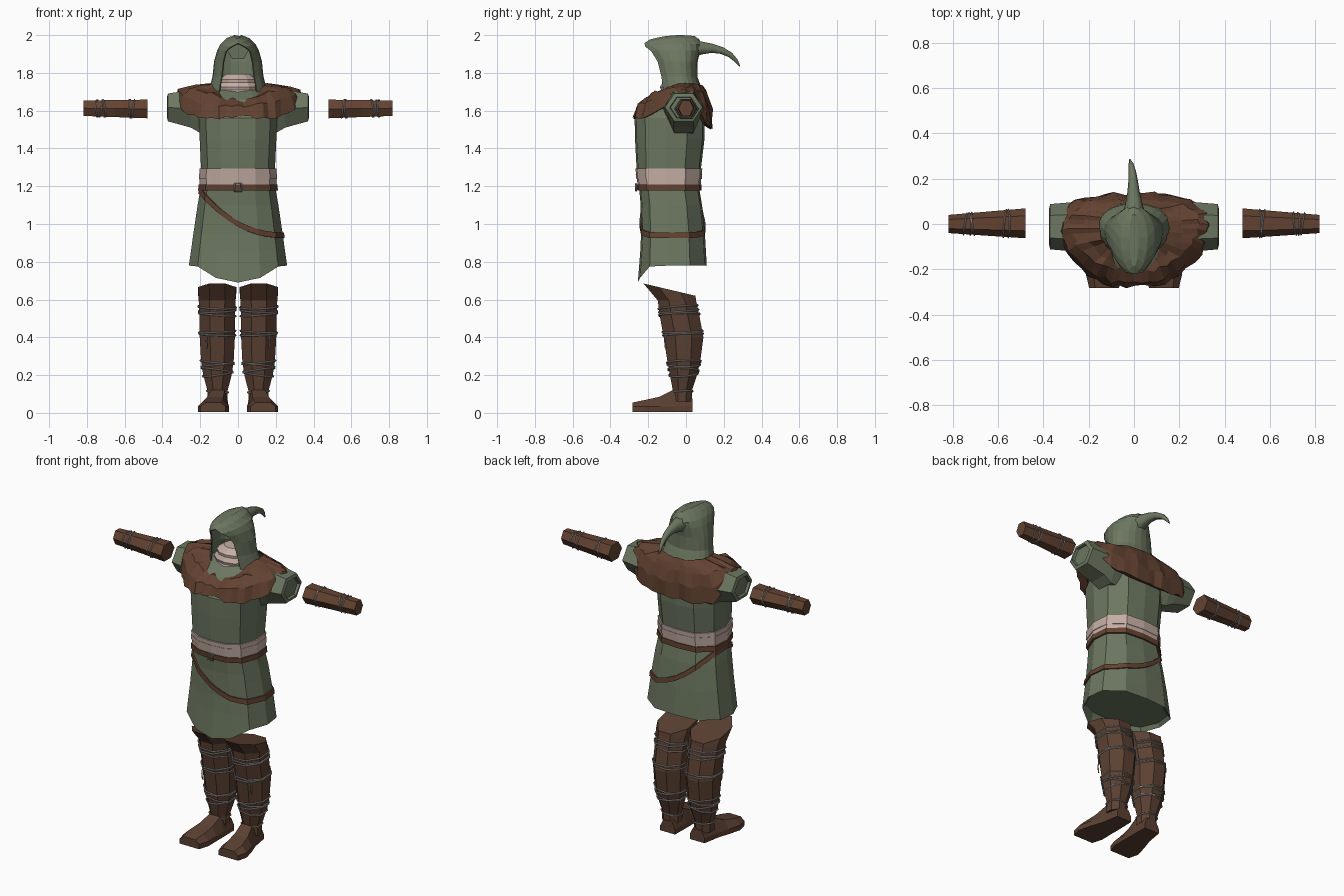
import bpy, bmesh, math, random
from mathutils import Vector

if "Cube" in bpy.data.objects:
    bpy.data.objects.remove(bpy.data.objects["Cube"])

random.seed(4)


def material(name, rgb):
    m = bpy.data.materials.new(name)
    m.diffuse_color = (*rgb, 1)
    m.use_nodes = True
    m.node_tree.nodes["Principled BSDF"].inputs["Base Color"].default_value = m.diffuse_color
    return m


GREEN = material("sage cloth", (0.15, 0.185, 0.118))
BROWN = material("brown leather", (0.125, 0.055, 0.031))
BOOT = material("boot leather", (0.105, 0.052, 0.032))
PALE = material("pale linen", (0.55, 0.42, 0.37))
CORD = material("grey cord", (0.32, 0.31, 0.30))


def loft(name, rings, mat, closed=True, cap_start=True, cap_end=True):
    """Skin a list of equal-length point rings."""
    bm = bmesh.new()
    rows = [[bm.verts.new(p) for p in r] for r in rings]
    n = len(rows[0])
    for a, b in zip(rows, rows[1:]):
        for i in range(n if closed else n - 1):
            j = (i + 1) % n
            bm.faces.new((a[i], a[j], b[j], b[i]))
    if cap_start:
        bm.faces.new(rows[0])
    if cap_end:
        bm.faces.new(rows[-1])
    bmesh.ops.remove_doubles(bm, verts=bm.verts, dist=1e-4)
    bmesh.ops.recalc_face_normals(bm, faces=bm.faces)
    me = bpy.data.meshes.new(name)
    bm.to_mesh(me)
    bm.free()
    me.materials.append(mat)
    ob = bpy.data.objects.new(name, me)
    bpy.context.collection.objects.link(ob)
    return ob


def cord(name, pts, r, mat, closed=True, radii=None, res=0):
    """Sweep a round cord along points, as a mesh."""
    cu = bpy.data.curves.new(name, 'CURVE')
    cu.dimensions = '3D'
    cu.bevel_depth, cu.bevel_resolution, cu.use_fill_caps = r, res, True
    sp = cu.splines.new('POLY')
    sp.points.add(len(pts) - 1)
    for i, p in enumerate(pts):
        sp.points[i].co = (*p, 1)
        sp.points[i].radius = radii[i] if radii else 1
    sp.use_cyclic_u = closed
    cu.materials.append(mat)
    ob = bpy.data.objects.new(name, cu)
    bpy.context.collection.objects.link(ob)
    bpy.ops.object.select_all(action='DESELECT')
    ob.select_set(True)
    bpy.context.view_layer.objects.active = ob
    bpy.ops.object.convert(target='MESH')
    return ob


def lookup(table, z):
    """Interpolate the rows of a table sorted by rising first column."""
    z = max(table[0][0], min(table[-1][0], z))
    for a, b in zip(table, table[1:]):
        if z <= b[0]:
            t = (z - a[0]) / (b[0] - a[0])
            return [p + (q - p) * t for p, q in zip(a, b)]


# Tunic: height, half width, front y, back y
BODY = [(0.69, .262, -.255, .11), (0.78, .26, -.245, .11), (0.95, .236, -.238, .10), (1.10, .214, -.24, .085),
        (1.19, .198, -.248, .07), (1.30, .196, -.262, .08), (1.45, .203, -.27, .098), (1.56, .208, -.272, .10),
        (1.66, .20, -.20, .09), (1.71, .13, -.12, .07)]
HALF = [(0, 0), (.45, .025), (.82, .15), (1, .45), (.95, .75), (.55, .97), (0, 1)]
SECTION = HALF + [(-x, v) for x, v in HALF[-2:0:-1]]


def body_point(i, z, grow=0.0):
    a, b = SECTION[int(i) % 12], SECTION[(int(i) + 1) % 12]
    f = i - int(i)
    u, v = a[0] + (b[0] - a[0]) * f, a[1] + (b[1] - a[1]) * f
    _, w, yf, yb = lookup(BODY, z)
    return Vector((u * (w + grow), yf - grow + v * (yb - yf + 2 * grow), z))


hem_z = [.69, .715, .775, .78, .78, .78, .78, .78, .78, .78, .775, .715]
hem = [body_point(i, z) for i, z in enumerate(hem_z)]
lining = [body_point(i, .80, -.015) for i in range(12)]
loft("tunic", [lining, hem] + [[body_point(i, z) for i in range(12)]
                               for z in (.86, .95, 1.04, 1.10, 1.19, 1.30, 1.45, 1.56, 1.66, 1.71)], GREEN)


def band(name, zfun, height, grow, mat):
    """Strap that wraps the tunic at the height given by zfun(x)."""
    rings = []
    for dz, g in ((0, -.01), (0, grow), (height, grow), (height, -.01)):
        ring = []
        for k in range(24):
            z = 1.0
            for _ in range(4):
                z = zfun(body_point(k / 2, z).x)
            ring.append(body_point(k / 2, z + dz, g))
        rings.append(ring)
    return loft(name, rings, mat, True, False, False)


band("waist_belt", lambda x: 1.178, .032, .011, BROWN)
for k, g in enumerate((.006, .009, .007)):
    band(f"sash_{k}", lambda x, k=k: 1.21 + .027 * k, .029, g, PALE)
band("hip_strap", lambda x: .925 + .235 * (max(0, .25 - x) / .45) ** 2.3, .03, .008, BROWN)
cord("buckle", [(-.017, -.264, 1.174), (.017, -.264, 1.174), (.017, -.264, 1.214), (-.017, -.264, 1.214)], .005, CORD)

# Ruffled shoulder mantle: half outlines from front to back
INNER = [(0, -.13, 1.67), (.06, -.13, 1.675), (.11, -.11, 1.70), (.14, -.07, 1.735), (.155, -.02, 1.745),
         (.145, .03, 1.745), (.11, .065, 1.74), (.06, .085, 1.735), (0, .09, 1.735)]
MID = [(0, -.20, 1.655), (.09, -.205, 1.67), (.17, -.17, 1.70), (.25, -.09, 1.722), (.285, -.02, 1.725),
       (.28, .04, 1.718), (.22, .09, 1.69), (.12, .115, 1.67), (0, .12, 1.67)]
OUTER = [(0, -.275, 1.57), (.1, -.28, 1.56), (.2, -.23, 1.555), (.295, -.135, 1.60), (.335, -.04, 1.665),
         (.325, .045, 1.645), (.26, .105, 1.53), (.13, .13, 1.505), (0, .132, 1.505)]


def outline(half):
    full = [Vector(p) for p in half] + [Vector((-x, y, z)) for x, y, z in half[-2:0:-1]]
    n = len(full)
    return [full[i].lerp(full[(i + 1) % n], f / 3) for i in range(n) for f in range(3)]


def blend(a, b, t):
    return [p.lerp(q, t) for p, q in zip(a, b)]


def ruffle(ring, amp):
    return [p + Vector((p.x, p.y + .04, 0)).normalized() * random.uniform(-amp, amp)
            + Vector((0, 0, random.uniform(-amp, amp))) for p in ring]


inner, mid, outer = outline(INNER), outline(MID), outline(OUTER)
bulge = [p + Vector((p.x * .04, (p.y + .04) * .06, .012)) for p in blend(mid, outer, .5)]
under = [Vector((p.x * .82, -.05 + (p.y + .05) * .85, p.z + .012)) for p in outer]
loft("mantle", [ruffle(inner, .003), ruffle(blend(inner, mid, .5), .007), ruffle(mid, .009),
                ruffle(bulge, .011), ruffle(outer, .008), under], BROWN, True, False, False)


# Neck scarf
def ellipse(cx, cy, z, rx, ry, n=12):
    return [Vector((cx + rx * math.sin(t * math.tau / n), cy - ry * math.cos(t * math.tau / n), z)) for t in range(n)]


loft("scarf", [ellipse(0, -.035, z, rx, ry) for z, rx, ry in
               ((1.62, .12, .09), (1.685, .125, .108), (1.71, .113, .098), (1.725, .118, .103),
                (1.75, .10, .088), (1.765, .102, .09), (1.795, .06, .055))], PALE)

# Hood: height, half width, front y, back y, opening half angle
HOOD = [(1.70, .157, -.12, .09, .70), (1.78, .135, -.13, .06, .70), (1.86, .127, -.15, .062, .66),
        (1.92, .11, -.185, .075, .62), (1.955, .092, -.215, .083, .42), (1.985, .06, -.22, .07, 0),
        (2.0, .02, -.19, .045, 0)]
rings = []
for z, w, yf, yb, gap in HOOD:
    cy, ring = yf + .55 * (yb - yf), []
    for k in range(17):
        a = (k / 8 - 1) * (math.pi - gap)
        c = math.cos(a)
        y = cy + c * (yb - cy) if c > 0 else cy + c * (cy - yf) / math.cos(gap)
        ring.append((w * math.sin(a), y, z - .9 * (y + .03) ** 2 * max(0, (z - 1.9) / .1)))
    rings.append(ring)
hood = loft("hood", rings, GREEN, False, False, True)
sol = hood.modifiers.new("thickness", 'SOLIDIFY')
sol.thickness = .007
cord("hood_tail", [(0, .02, 1.925), (0, .08, 1.932), (-.002, .14, 1.93), (-.004, .19, 1.918),
                   (-.008, .235, 1.895), (-.013, .265, 1.865), (-.018, .285, 1.835)],
     .05, GREEN, False, [1.2, .8, .55, .42, .32, .22, .06], 1)


# Sleeves, bracers and wrist cords
def hexagon(x, cy, cz, ry, rz, turn=0.0):
    return [Vector((x, cy + ry * math.cos(k * math.pi / 3 + turn), cz + rz * math.sin(k * math.pi / 3 + turn)))
            for k in range(6)]


for side, s in (("right", 1), ("left", -1)):
    loft(f"{side}_sleeve", [hexagon(s * x, -.012, z, ry, rz) for x, z, ry, rz in
                            ((.12, 1.59, .09, .13), (.20, 1.59, .10, .125), (.25, 1.61, .11, .115),
                             (.37, 1.617, .10, .085), (.376, 1.617, .075, .064), (.362, 1.617, .07, .06))], GREEN)

    def cuff(x, grow=0.0):
        t = (x - .478) / .342
        return hexagon(s * x, .003 - .003 * t, 1.609 + .004 * t, .066 - .026 * t + grow, .057 - .01 * t + grow)

    loft(f"{side}_bracer", [cuff(.478), cuff(.65), cuff(.818)], BROWN)
    for k, x in enumerate((.555, .57, .71, .725, .745)):
        pts = cuff(x, .003)
        for i, p in enumerate(pts):
            p.x += .008 * math.sin(i * math.pi / 3 + k * 2)
        cord(f"{side}_wrist_cord_{k}", pts, .0032, CORD)

# Boots: height, half width, front y, back y
LEG = [(.06, .054, -.075, .03), (.12, .054, -.07, .032), (.20, .075, -.085, .058), (.27, .086, -.098, .075),
       (.40, .093, -.118, .092), (.52, .094, -.14, .07), (.60, .098, -.15, .052), (.66, .102, -.225, .05)]
for side, s in (("right", 1), ("left", -1)):
    def leg_ring(z, grow=0.0, tilt=0.0, lean=0.0):
        ring = []
        for k in range(8):
            a = (k + .5) * math.pi / 4
            c, d = math.cos(a) / .924, math.sin(a) / .924
            h = z + tilt * c + lean * d
            _, w, yf, yb = lookup(LEG, h if grow else z)
            ring.append(Vector((s * (.108 + .004 * z + (w + grow) * c), (yf + yb) / 2 + ((yb - yf) / 2 + grow) * d, h)))
        return ring

    top = leg_ring(.66)
    for p in top:
        p.z = .62 + .065 * (.05 - p.y) / .275
    loft(f"{side}_boot_shaft", [leg_ring(z) for z in (.06, .12, .20, .27, .40, .52, .595)] + [top], BOOT)
    # Foot sections run from heel to toe
    foot = []
    for y, cx, w, h in ((.035, .10, .05, .075), (-.07, .108, .06, .12), (-.14, .12, .072, .085),
                        (-.22, .13, .083, .068), (-.282, .132, .066, .055)):
        foot.append([(s * (cx + u * w), y, z) for u, z in
                     ((-1, .005), (-1, .035), (-.6, h), (.6, h), (1, .035), (1, .005))])
    loft(f"{side}_foot", foot, BOOT)
    # Wrapped cords with slight tilts
    for k, (z, tilt, lean) in enumerate(((.112, .004, .003), (.205, -.012, .006), (.225, .012, -.004),
                                         (.255, -.01, .0), (.268, .01, .004), (.415, .004, .005),
                                         (.43, -.005, .004), (.52, .008, .004), (.54, -.004, .008),
                                         (.56, .004, .01))):
        cord(f"{side}_boot_cord_{k}", leg_ring(z, .004, tilt, lean), .0042, CORD)
    cord(f"{side}_cord_end", [(s * .165, -.105, .42), (s * .167, -.112, .38), (s * .165, -.108, .34)], .004, CORD, False)
